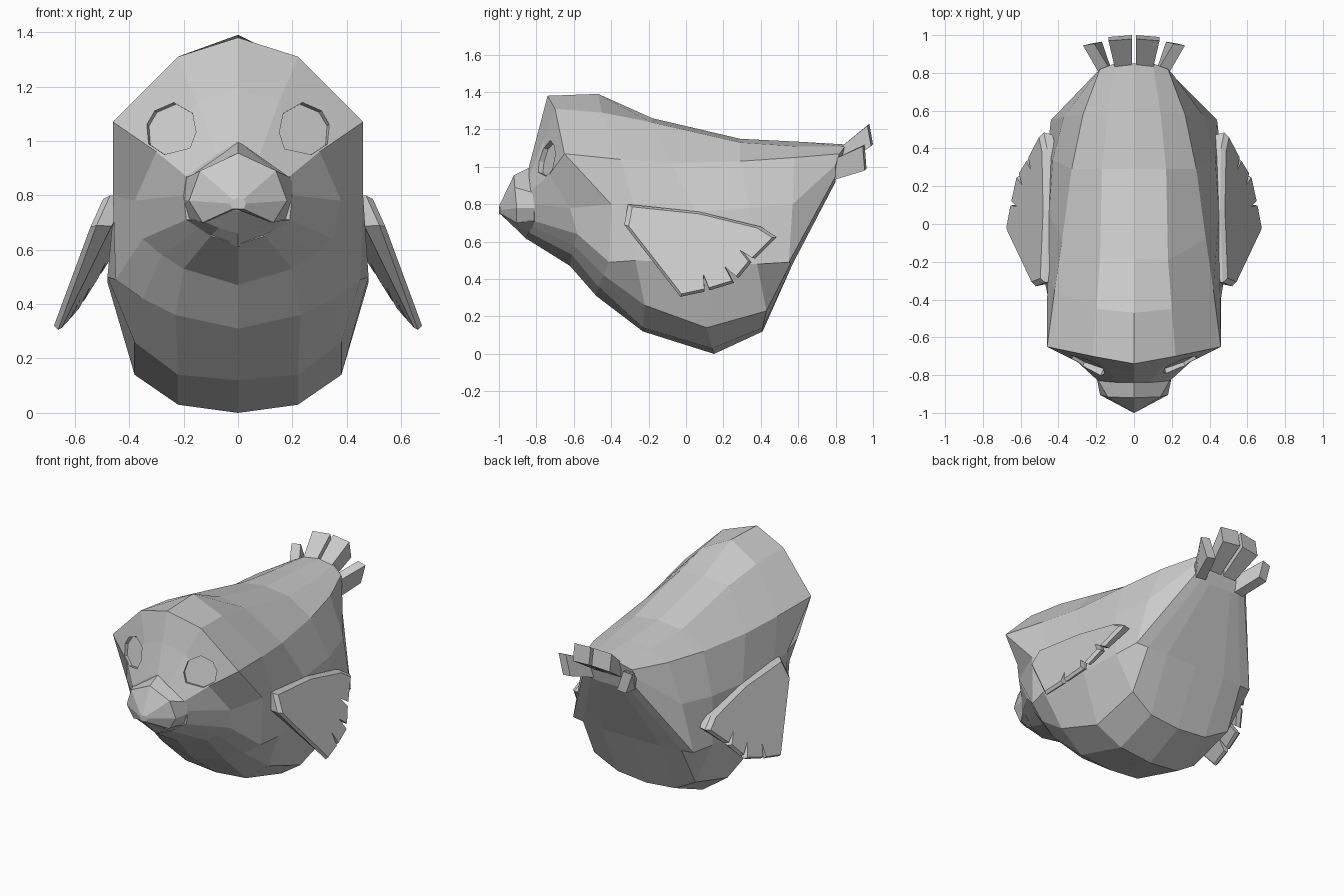
import bpy, bmesh
from mathutils import Vector


def loft(name, rings):
    """Skin closed rings of equal point count and cap both ends."""
    bm = bmesh.new()
    vs = [[bm.verts.new(p) for p in r] for r in rings]
    n = len(vs[0])
    for a, b in zip(vs, vs[1:]):
        for i in range(n):
            j = (i + 1) % n
            bm.faces.new((a[i], a[j], b[j], b[i]))
    bm.faces.new(vs[0])
    bm.faces.new(vs[-1][::-1])
    bmesh.ops.recalc_face_normals(bm, faces=bm.faces)
    me = bpy.data.meshes.new(name)
    bm.to_mesh(me)
    bm.free()
    ob = bpy.data.objects.new(name, me)
    bpy.context.collection.objects.link(ob)
    return ob


def full(half):
    """Complete a half ring (top centre to bottom centre) across x = 0."""
    return half + [(-x, y, z) for x, y, z in half[-2:0:-1]]


def mirrored(name, rings):
    """Loft a part on the +x side and mirror it."""
    ob = loft(name, rings)
    ob.modifiers.new("mirror", 'MIRROR')
    return ob


# Body: face, head and chest sections
front = [
    [(0, -.84, 1.0), (.08, -.84, .95), (.19, -.83, .87), (.2, -.81, .80),
     (.19, -.81, .71), (.14, -.82, .68), (.1, -.84, .65), (0, -.86, .62)],
    [(0, -.79, 1.19), (.15, -.76, 1.14), (.3, -.73, .96), (.38, -.62, .78),
     (.35, -.58, .64), (.28, -.60, .58), (.2, -.61, .53), (0, -.62, .47)],
    [(0, -.74, 1.38), (.22, -.70, 1.31), (.46, -.65, 1.07), (.46, -.40, .80),
     (.45, -.41, .49), (.35, -.44, .42), (.23, -.47, .36), (0, -.48, .31)],
    [(0, -.47, 1.39), (.20, -.45, 1.29), (.42, -.35, 1.04), (.455, -.27, .77),
     (.48, -.27, .50), (.38, -.22, .26), (.22, -.23, .14), (0, -.23, .12)],
]
# Body: back, belly and rump sections
rear = [
    [(0, -.18, 1.26), (.18, -.19, 1.24), (.38, -.08, 1.02), (.45, .05, .76),
     (.48, .10, .48), (.38, .11, .14), (.22, .14, .03), (0, .15, 0)],
    [(0, .29, 1.15), (.17, .29, 1.13), (.33, .29, 1.03), (.43, .34, .78),
     (.46, .38, .48), (.37, .43, .23), (.21, .41, .14), (0, .41, .12)],
    [(0, .59, 1.135), (.14, .59, 1.11), (.27, .58, 1.05), (.37, .57, .80),
     (.44, .55, .49), (.36, .56, .485), (.22, .57, .48), (0, .57, .48)],
    [(0, .85, 1.12), (.1, .85, 1.11), (.18, .82, 1.07), (.2, .80, 1.01),
     (.19, .80, .95), (.14, .80, .93), (.08, .80, .92), (0, .80, .92)],
]
body = loft("body", [full(r) for r in front + rear])

# Beak, upper and lower halves
upper = [
    [(0, -.83, 1.0), (.2, -.81, .86), (.2, -.80, .78), (.18, -.80, .71),
     (0, -.80, .72)],
    [(0, -.92, .955), (.14, -.915, .89), (.18, -.905, .78), (.13, -.905, .70),
     (0, -.92, .735)],
    [(0, -1, .79), (.02, -.99, .785), (.03, -.985, .77), (.02, -.99, .75),
     (0, -1, .75)],
]
lower = [
    [(0, -.80, .75), (.19, -.81, .71), (.1, -.83, .65), (0, -.85, .61)],
    [(0, -.90, .74), (.13, -.90, .705), (.07, -.895, .68), (0, -.90, .66)],
    [(0, -.99, .76), (.02, -.98, .75), (.01, -.98, .745), (0, -.985, .74)],
]
loft("upper_beak", [full(r) for r in upper])
loft("lower_beak", [full(r) for r in lower])

# Eyes: shallow flat-bottomed sockets cut into the slanted face
eye = [(.15, 1.03), (.165, 1.10), (.235, 1.14), (.305, 1.11), (.335, 1.06),
       (.33, .99), (.27, .95), (.17, .97)]


def eye_ring(d):
    n = Vector((.36, -.91, .22))
    return [Vector((x, -.775 + .4 * (x - .155) + .24 * (z - 1.04), z)) + n * d
            for x, z in eye]


cutter = mirrored("eye_cutter", [eye_ring(-.022), eye_ring(.08)])
cutter.hide_render = True
cutter.hide_viewport = False
cut = body.modifiers.new("eye_sockets", 'BOOLEAN')
cut.operation = 'DIFFERENCE'
cut.solver = 'EXACT'
cut.object = cutter

# Wings: notched outline on a plane that flares outward at the bottom
wing = [(-.31, .80), (.07, .76), (.40, .68), (.485, .625), (.37, .51),
        (.30, .555), (.35, .49), (.28, .405), (.215, .46), (.257, .38),
        (.125, .34), (.095, .415), (.10, .333), (-.03, .305), (-.33, .69)]


def wing_ring(scale, off, taper):
    pts = []
    for y, z in wing:
        y, z = .07 + (y - .07) * scale, .57 + (z - .57) * scale
        x = .48 + .437 * (.8 - z) - .087 * (y + .31)
        pts.append((x + off - taper * (z - .31), y, z))
    return pts


# inner side is thicker toward the shoulder, outer side has a bevelled rim
mirrored("wings", [wing_ring(.97, -.02, .12), wing_ring(1, -.01, 0),
                   wing_ring(.94, .012, 0)])


# Tail feathers: tapered blocks fanning out behind the rump
def section(x0, x1, y, z0, z1, lean=0, drop=0, spread=0):
    return [(x0, y, z0), (x1, y - drop, z0 - drop),
            (x1 + spread, y + lean - drop, z1 - drop),
            (x0 + spread, y + lean, z1)]


mirrored("inner_tail_feathers", [section(.01, .10, .82, 1.00, 1.10),
                                 section(.01, .135, 1.0, 1.12, 1.23, -.02, .01)])
mirrored("outer_tail_feathers", [section(.11, .18, .79, .93, 1.04),
                                 section(.17, .23, .965, .99, 1.12, -.01, .01, .04)])
